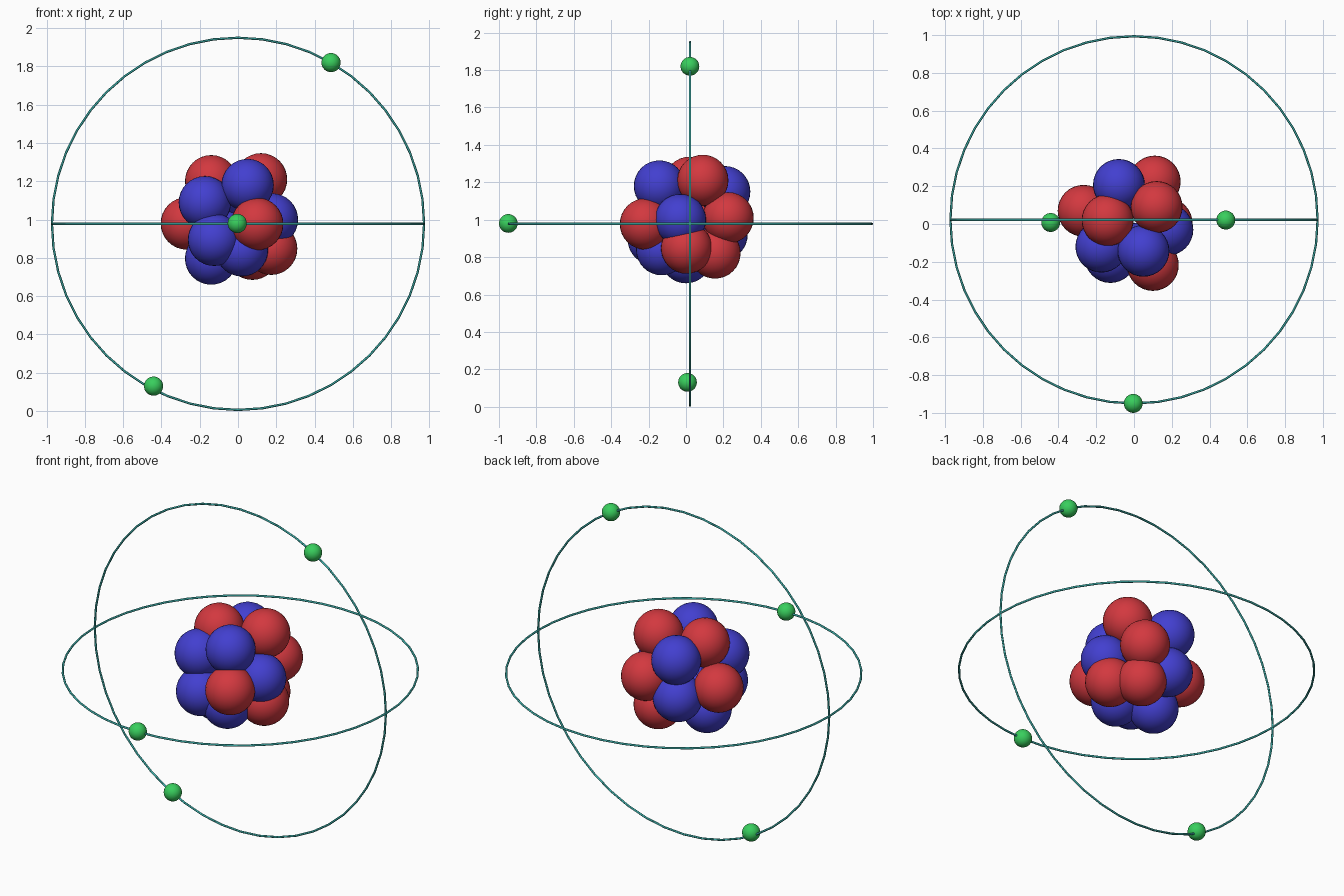
import bpy
from math import pi

if "Cube" in bpy.data.objects:
    bpy.data.objects.remove(bpy.data.objects["Cube"])

CENTRE = (0, 0.022, 0.978)


def material(name, rgb):
    m = bpy.data.materials.new(name)
    m.diffuse_color = (*rgb, 1)
    m.use_nodes = True
    m.node_tree.nodes["Principled BSDF"].inputs["Base Color"].default_value = m.diffuse_color
    return m


RED = material("proton_red", (0.65, 0.04, 0.05))
BLUE = material("neutron_blue", (0.055, 0.05, 0.63))
GREEN = material("electron_green", (0.04, 0.62, 0.11))
TEAL = material("orbit_teal", (0.05, 0.45, 0.42))


def finish(name, mat):
    ob = bpy.context.object
    ob.name = name
    ob.data.materials.append(mat)
    bpy.ops.object.shade_smooth_by_angle()


def ball(name, mat, loc, radius):
    bpy.ops.mesh.primitive_uv_sphere_add(segments=32, ring_count=16,
                                         radius=radius, location=loc)
    finish(name, mat)


def orbit(name, tilt):
    bpy.ops.mesh.primitive_torus_add(major_radius=0.972, minor_radius=0.006,
                                     major_segments=48, minor_segments=12,
                                     location=CENTRE, rotation=(tilt, 0, 0))
    finish(name, TEAL)


# Nucleus: packed protons and neutrons
protons = [(-0.14, 0.02, 1.20), (0.12, 0.09, 1.21), (-0.267, 0.07, 0.98),
           (0.10, -0.217, 0.977), (0.173, 0.003, 0.848),
           (0.075, 0.155, 0.822), (0.11, 0.225, 1.01)]
neutrons = [(0.05, -0.142, 1.18), (-0.173, -0.12, 1.09), (0.177, -0.03, 1.0),
            (-0.125, -0.175, 0.895), (-0.14, 0.0, 0.797),
            (0.02, -0.13, 0.84), (-0.08, 0.207, 1.15), (-0.08, 0.193, 0.92)]
for i, p in enumerate(protons):
    ball(f"proton_{i + 1}", RED, p, 0.137)
for i, p in enumerate(neutrons):
    ball(f"neutron_{i + 1}", BLUE, p, 0.137)

# Two crossed orbit rings
orbit("horizontal_orbit", 0)
orbit("vertical_orbit", pi / 2)

# Electrons riding on the rings
for i, p in enumerate([(0.486, 0.021, 1.82), (-0.441, 0.008, 0.13),
                       (-0.004, -0.95, 0.98)]):
    ball(f"electron_{i + 1}", GREEN, p, 0.05)
